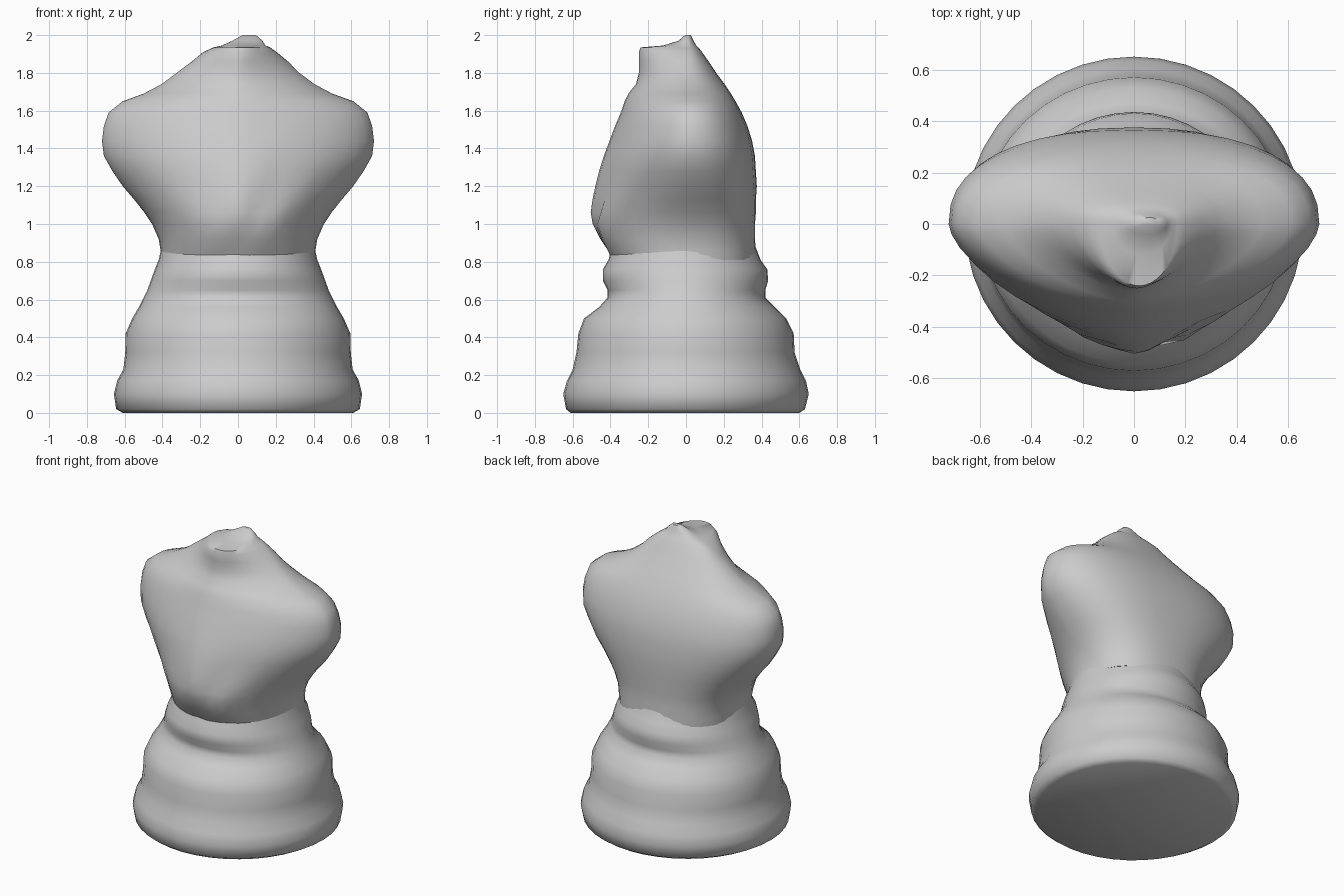
import bpy, bmesh, math

cube = bpy.data.objects.get("Cube")
if cube:
    bpy.data.objects.remove(cube, do_unlink=True)

SIDES = 40

stone = bpy.data.materials.new("plain grey stone")
stone.use_nodes = True
grey = (0.6, 0.6, 0.6, 1)
stone.diffuse_color = grey
stone.node_tree.nodes["Principled BSDF"].inputs["Base Color"].default_value = grey


def rounded(value, power):
    """Signed power, used to square off or sharpen an ellipse."""
    return math.copysign(abs(value) ** (2 / power), value)


def outline(half_width, front, back, front_power, back_power, shift):
    """Closed cross-section with separate front and back halves."""
    for i in range(SIDES):
        angle = math.tau * i / SIDES
        c, s = math.cos(angle), math.sin(angle)
        power, depth = (back_power, back) if s > 0 else (front_power, -front)
        yield shift + half_width * rounded(c, power), depth * rounded(s, power)


def loft(name, sections, relief=None):
    """Skin a stack of sections (height, half width, front, back, front power, shift)."""
    bm = bmesh.new()
    rings = []
    for z, half_width, front, back, front_power, shift, back_power in sections:
        ring = []
        for x, y in outline(half_width, front, back, front_power, back_power, shift):
            if relief and y < 0:
                y += relief(x, z)
            ring.append(bm.verts.new((x, y, z)))
        rings.append(ring)
    for low, high in zip(rings, rings[1:]):
        for i in range(SIDES):
            j = (i + 1) % SIDES
            bm.faces.new((low[i], low[j], high[j], high[i]))
    bm.faces.new(rings[0][::-1])
    bm.faces.new(rings[-1])
    bmesh.ops.recalc_face_normals(bm, faces=bm.faces)
    mesh = bpy.data.meshes.new(name)
    bm.to_mesh(mesh)
    bm.free()
    obj = bpy.data.objects.new(name, mesh)
    bpy.context.collection.objects.link(obj)
    mesh.materials.append(stone)
    bpy.ops.object.select_all(action="DESELECT")
    obj.select_set(True)
    bpy.context.view_layer.objects.active = obj
    bpy.ops.object.shade_smooth_by_angle(angle=math.radians(55))
    return obj


def groove(distance, width):
    return math.exp(-(distance / width) ** 2)


def drape_folds(x, z):
    """Two slanting creases that meet in a V, and a raised fold outside the left one."""
    fade = groove(z - 1.1, 0.2)
    left_crease = groove(x - 0.03 - 0.62 * (z - 0.93), 0.045)
    left_fold = groove(x - 0.12 - 0.7 * (z - 0.93), 0.05)
    right_crease = groove(x + 0.02 + 0.75 * (z - 0.97), 0.05)
    return fade * (0.025 * left_crease - 0.012 * left_fold + 0.012 * right_crease)


# Pedestal: rounded foot, drum, shoulder and waist band
pedestal = [
    (0.0, 0.61, -0.61, 0.60), (0.02, 0.645, -0.635, 0.63), (0.1, 0.657, -0.65, 0.65),
    (0.17, 0.64, -0.63, 0.635), (0.23, 0.607, -0.6, 0.605), (0.32, 0.597, -0.58, 0.575),
    (0.42, 0.595, -0.57, 0.57), (0.5, 0.56, -0.54, 0.53), (0.56, 0.525, -0.46, 0.47),
    (0.61, 0.5, -0.415, 0.42), (0.65, 0.48, -0.415, 0.42), (0.7, 0.462, -0.44, 0.435),
    (0.76, 0.44, -0.44, 0.43), (0.81, 0.42, -0.41, 0.395), (0.9, 0.4, -0.39, 0.36),
]
loft("pedestal", [row + (2, 0, 2) for row in pedestal])

# Draped torso: waist, keeled chest, broad shoulders
torso = [
    (0.81, 0.405, -0.39, 0.37, 2, 0), (0.86, 0.41, -0.42, 0.37, 2, 0),
    (0.92, 0.42, -0.46, 0.365, 1.9, 0), (1.0, 0.455, -0.5, 0.365, 1.75, 0),
    (1.06, 0.495, -0.505, 0.37, 1.7, 0), (1.13, 0.55, -0.495, 0.37, 1.65, 0),
    (1.2, 0.61, -0.48, 0.375, 1.6, 0), (1.28, 0.665, -0.46, 0.37, 1.6, 0),
    (1.36, 0.71, -0.435, 0.365, 1.6, 0), (1.44, 0.72, -0.405, 0.35, 1.6, 0),
    (1.52, 0.71, -0.375, 0.325, 1.6, 0), (1.59, 0.685, -0.345, 0.295, 1.6, 0),
    (1.65, 0.61, -0.325, 0.262, 1.6, 0), (1.69, 0.5, -0.305, 0.238, 1.55, 0),
    (1.74, 0.405, -0.265, 0.205, 1.5, 0),
]
# Neck stump with a sunken top and an off-centre tip at the back
neck = [
    (1.8, 0.325, -0.25, 0.16, 1.5, 0), (1.86, 0.255, -0.25, 0.12, 1.6, 0.01),
    (1.91, 0.195, -0.25, 0.085, 1.8, 0.01), (1.935, 0.15, -0.24, 0.065, 2, 0.02),
    (1.945, 0.115, -0.12, 0.055, 2, 0.03), (1.97, 0.08, -0.04, 0.04, 2, 0.05),
    (2.0, 0.035, -0.005, 0.025, 2, 0.06),
]
loft("draped_torso", [row + (2.4,) for row in torso + neck], drape_folds)
